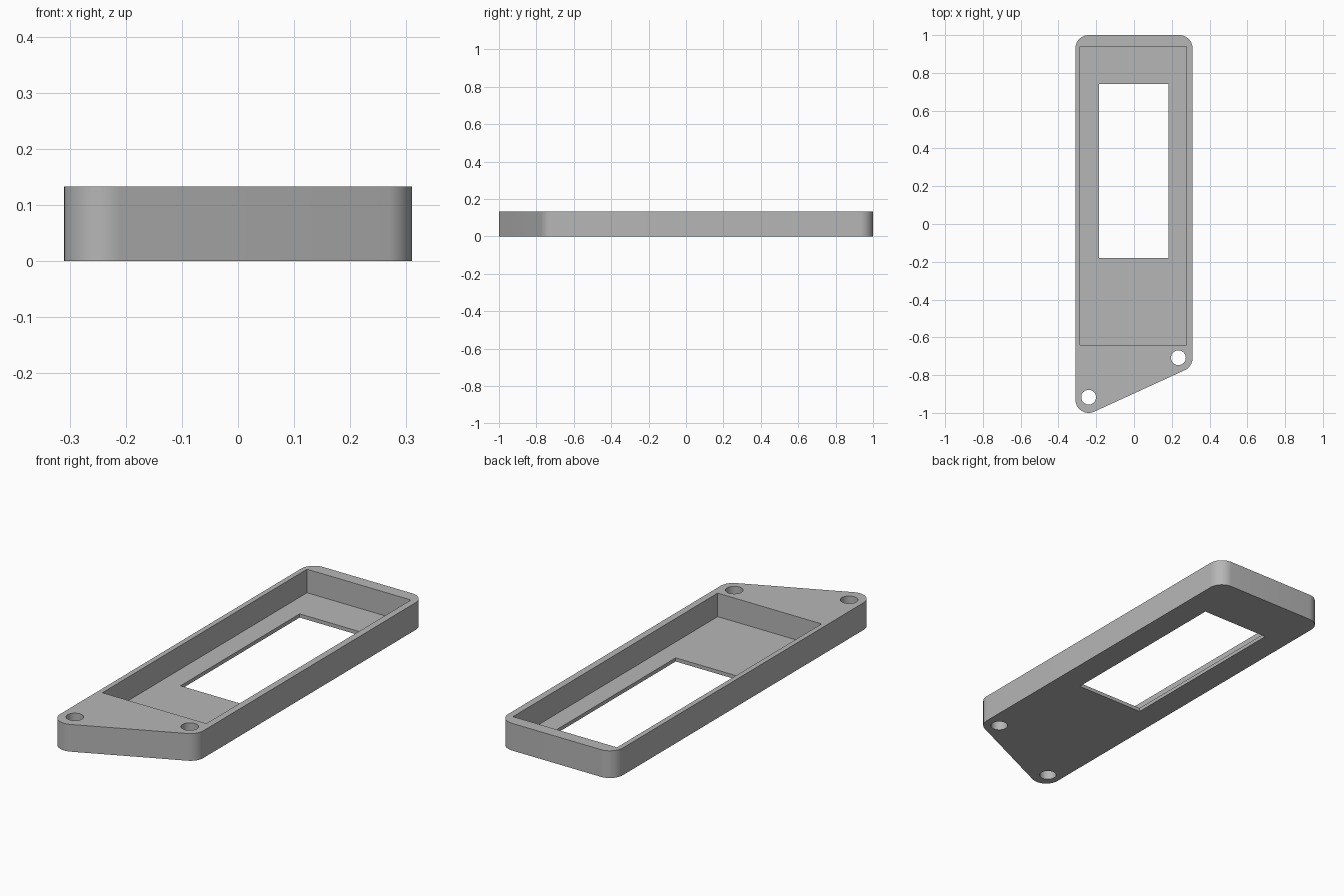
import bpy, bmesh, math

cube = bpy.data.objects.get("Cube")
if cube:
    bpy.data.objects.remove(cube, do_unlink=True)

HEIGHT, FLOOR, RADIUS = 0.133, 0.018, 0.07

grey = bpy.data.materials.new("plain grey")
grey.use_nodes = True
colour = (0.47, 0.47, 0.47, 1)
grey.diffuse_color = colour
grey.node_tree.nodes["Principled BSDF"].inputs["Base Color"].default_value = colour


def arc(cx, cy, r, start, end, steps):
    """Points along an arc, angles in degrees."""
    angles = [math.radians(start + (end - start) * i / steps) for i in range(steps + 1)]
    return [(cx + r * math.cos(a), cy + r * math.sin(a)) for a in angles]


def prism(name, outline, z0, z1):
    """Extrude a counter-clockwise outline from z0 to z1."""
    bm = bmesh.new()
    base = bm.faces.new([bm.verts.new((x, y, z0)) for x, y in outline])
    top = bmesh.ops.extrude_face_region(bm, geom=[base])["geom"]
    verts = [v for v in top if isinstance(v, bmesh.types.BMVert)]
    bmesh.ops.translate(bm, verts=verts, vec=(0, 0, z1 - z0))
    bmesh.ops.recalc_face_normals(bm, faces=bm.faces)
    mesh = bpy.data.meshes.new(name)
    bm.to_mesh(mesh)
    bm.free()
    mesh.materials.append(grey)
    obj = bpy.data.objects.new(name, mesh)
    bpy.context.collection.objects.link(obj)
    return obj


def rectangle(x0, x1, y0, y1):
    return [(x0, y0), (x1, y0), (x1, y1), (x0, y1)]


# Rounded body with a slanted front edge
cx, back, left_y, right_y = 0.24, 0.93, -0.71, -0.93
slant = math.degrees(math.atan2(left_y - right_y, 2 * cx))
outline = (arc(-cx, right_y, RADIUS, 180, 270 + slant, 14)
           + arc(cx, left_y, RADIUS, 270 + slant, 360, 10)
           + arc(cx, back, RADIUS, 0, 90, 12)
           + arc(-cx, back, RADIUS, 90, 180, 12))
body = prism("bezel_frame", outline, 0, HEIGHT)

# Pocket, window and two screw holes
cutters = [
    prism("pocket_cutter", rectangle(-0.285, 0.277, -0.64, 0.94), FLOOR, HEIGHT + 0.1),
    prism("window_cutter", rectangle(-0.185, 0.182, -0.18, 0.74), -0.1, HEIGHT + 0.1),
]
for x, y in ((-0.24, -0.917), (0.235, -0.708)):
    circle = arc(x, y, 0.039, 0, 360, 40)[:-1]
    cutters.append(prism("screw_hole_cutter", circle, -0.1, HEIGHT + 0.1))

bpy.ops.object.select_all(action="DESELECT")
bpy.context.view_layer.objects.active = body
body.select_set(True)
for cutter in cutters:
    cutter.hide_render = True
    mod = body.modifiers.new(cutter.name, "BOOLEAN")
    mod.operation = "DIFFERENCE"
    mod.solver = "EXACT"
    mod.object = cutter
    bpy.ops.object.modifier_apply(modifier=mod.name)
for cutter in cutters:
    bpy.data.objects.remove(cutter, do_unlink=True)

bpy.ops.object.shade_smooth_by_angle(angle=math.radians(30))
